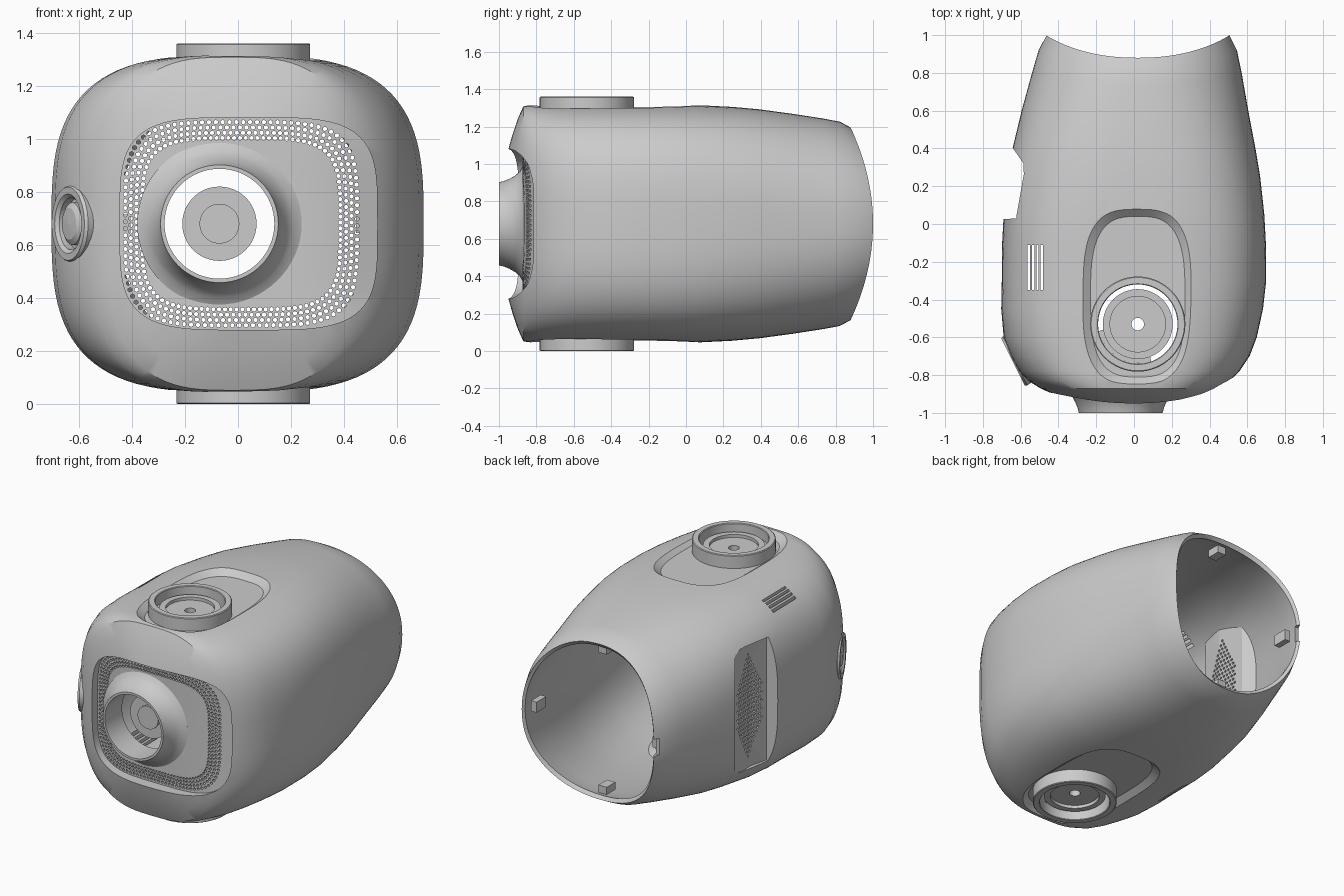
import bpy, bmesh, math
from mathutils import Matrix, Vector

if "Cube" in bpy.data.objects:
    bpy.data.objects.remove(bpy.data.objects["Cube"])

ZC = 0.68                       # height of the long axis
N = 96


def make(name, bm):
    bmesh.ops.recalc_face_normals(bm, faces=bm.faces)
    me = bpy.data.meshes.new(name)
    bm.to_mesh(me)
    bm.free()
    ob = bpy.data.objects.new(name, me)
    bpy.context.collection.objects.link(ob)
    return ob


def loft(name, rings, closed=False):
    bm = bmesh.new()
    vs = [[bm.verts.new(p) for p in r] for r in rings]
    n = len(rings[0])
    for k in range(len(vs) if closed else len(vs) - 1):
        r0, r1 = vs[k], vs[(k + 1) % len(vs)]
        for i in range(n):
            j = (i + 1) % n
            bm.faces.new((r0[i], r0[j], r1[j], r1[i]))
    if not closed:
        bm.faces.new(vs[0])
        bm.faces.new(vs[-1])
    return make(name, bm)


def oval(a, b, n, count=N):
    pts = []
    for i in range(count):
        t = 2 * math.pi * i / count
        c, s = math.cos(t), math.sin(t)
        pts.append((math.copysign(a * abs(c) ** (2 / n), c), math.copysign(b * abs(s) ** (2 / n), s)))
    return pts


def lathe(name, profile, loc, axis=(0, 0, 1)):
    # closed (radius, height) profile spun round an axis
    m = Matrix.Translation(loc) @ Vector(axis).to_track_quat('Z', 'Y').to_matrix().to_4x4()
    return loft(name, [[m @ Vector((r * math.cos(t), r * math.sin(t), h))
                        for t in [2 * math.pi * i / 64 for i in range(64)]]
                       for r, h in profile], closed=True)


def rods(name, centres, r, depth, axis, sides=48):
    bm = bmesh.new()
    rot = Vector(axis).to_track_quat('Z', 'Y').to_matrix().to_4x4()
    for c in centres:
        bmesh.ops.create_cone(bm, cap_ends=True, segments=sides, radius1=r, radius2=r,
                              depth=depth, matrix=Matrix.Translation(c) @ rot)
    return make(name, bm)


def boxes(name, items):
    bm = bmesh.new()
    for c, s, a in items:
        bmesh.ops.create_cube(bm, size=1, matrix=Matrix.Translation(c) @ Matrix.Rotation(a, 4, 'Z')
                              @ Matrix.Diagonal((*s, 1)))
    return make(name, bm)


def cut(ob, cutter):
    # subtract; if one solver loses the shell, restore it and use the other
    before, size = ob.data.copy(), len(ob.data.polygons)
    for solver in ('EXACT', 'MANIFOLD'):
        m = ob.modifiers.new("cut", 'BOOLEAN')
        m.operation, m.solver, m.object = 'DIFFERENCE', solver, cutter
        bpy.context.view_layer.objects.active = ob
        bpy.ops.object.modifier_apply(modifier=m.name)
        if len(ob.data.polygons) > size * .5:
            break
        ob.data = before.copy()
    bpy.data.objects.remove(cutter, do_unlink=True)


# Body sections: y, centre x, half width, half height, squareness
SECTIONS = [(-.955, 0, .25, .38, 2.6), (-.93, 0, .345, .47, 2.75), (-.90, -.01, .42, .56, 2.9),
            (-.87, -.02, .475, .628, 3), (-.83, -.025, .535, .635, 3.1), (-.78, -.025, .583, .635, 3.1),
            (-.70, -.02, .632, .635, 3.1), (-.60, -.02, .67, .635, 3.1), (-.45, -.01, .693, .635, 3.1),
            (-.30, 0, .70, .635, 3.1), (-.1, 0, .698, .635, 3.1), (.05, 0, .69, .635, 3),
            (.25, 0, .668, .625, 2.8), (.4, 0, .643, .612, 2.7), (.6, .005, .60, .588, 2.5),
            (.8, .015, .555, .563, 2.3), (.92, .02, .525, .546, 2.2), (1, .02, .485, .515, 2.2)]
OUTER_END = [(.6, .02, .15, .15, 2.2)]                           # dished rear cap, removed by the cavity
INNER_END = [(1.06, .02, .495, .505, 2.2), (1.3, .02, .495, .505, 2.2)]


def body_solid(name, t):
    rings = []
    sections = SECTIONS[:-1] + INNER_END if t else SECTIONS + OUTER_END
    for i, (y, cx, a, b, n) in enumerate(sections):
        if y < -.75:
            y += t
        k = max(0, min(1, (y - .2) / .8)) ** 2 * .12     # saddle-shaped rear rim
        if i == len(sections) - 1:
            k = 0
        rings.append([(cx + x, y - k * (z / (b - t)) ** 2, ZC + z) for x, z in oval(a - t, b - t, n)])
    return loft(name, rings)


def front_pocket(p):
    def floor(x):
        return -.875 + 1.0 * x ** 4 + p
    base = oval(.485 + p * .7, .40 + p * .7, 4)
    rings = [[(.04 + x, -1.2, ZC + z) for x, z in base]]
    for s in (1, .8, .6, .4, .2, .05):
        rings.append([(.04 + x * s, floor(.04 + x * s), ZC + z * s) for x, z in base])
    return loft("front_pocket", rings)


def top_pocket(p, sign):
    rings = [[(.02 + x, -.385 + y, ZC + sign * (h - p)) for x, y in oval(a + p, b + p * .7, 3)]
             for h, a, b in ((.595, .25, .425), (.635, .305, .465), (.9, .36, .53))]
    return loft("top_pocket", rings)


def side_pocket(p):
    pts = [(-.9, .015 - p), (-.61 + p, .03 - p), (-.58 + p, .15), (-.585 + p, .32 + p),
           (-.64 + p, .4 + p), (-.9, .7 + p)]
    return loft("side_pocket", [[(x, y, ZC + z) for x, y in pts] for z in (-.41 - p, .41 + p)])


# Hollow body: outer solid minus inner solid, both recessed
body = body_solid("body_shell", 0)
inner = body_solid("inner_cavity", .04)
for ob, p in ((body, 0), (inner, .04)):
    cut(ob, front_pocket(p))
    cut(ob, top_pocket(p, 1))
    cut(ob, top_pocket(p, -1))
    cut(ob, side_pocket(p))
cut(body, inner)

# Openings: front hole, mount holes, vent slits, rear notch, side port
RX, RY = .02, -.53
PORT, PDIR = Vector((-.63, -.725, ZC)), Vector((-.894, -.447, 0))
cut(body, rods("front_hole", [(-.07, -.9, ZC)], .215, .4, (0, 1, 0), 64))
cut(body, rods("mount_holes", [(RX, RY, ZC)], .215, 2, (0, 0, 1), 64))
cut(body, boxes("vent_slits", [((-.557 + .023 * i, -.23, ZC), (.013, .24, 2), 0) for i in range(4)]))
cut(body, boxes("rear_notch", [((-.47, 1, ZC), (.2, .07, .11), 0)]))
cut(body, rods("port_hole", [PORT], .13, .2, PDIR))

# Front grille: four staggered rows of small holes following the recess
holes = []
COUNT = 112
for row in range(4):
    path = [Vector(q) for q in oval(.437 - .021 * row, .383 - .020 * row, 4.2, 720)]
    gap = sum((q - path[i - 1]).length for i, q in enumerate(path)) / COUNT
    target, run = gap * (.25 + .5 * (row % 2)), 0
    for i, q in enumerate(path):
        step = (q - path[i - 1]).length
        while target <= run + step:
            c = path[i - 1].lerp(q, (target - run) / step)
            holes.append((.012 + c.x, -.83, ZC + c.y))
            target += gap
        run += step
cut(body, rods("front_grille", holes, .0085, .3, (0, 1, 0), 6))

# Side grille: lens-shaped patch of holes
holes = []
for j in range(-12, 13):
    for i in range(-4, 5):
        y = (i + .5 * (j % 2)) * .028
        if abs(y) < .125 * (1 - (j / 13) ** 2):
            holes.append((-.57, .18 + y, ZC + j * .028))
cut(body, rods("side_grille", holes, .009, .12, (1, 0, 0), 6))

# Flared front neck and the round unit inside it
lathe("front_neck", [(.207, -1), (.222, -1), (.228, -.975), (.24, -.945), (.257, -.915), (.278, -.89),
                     (.31, -.872), (.30, -.82), (.207, -.82)], (-.07, 0, ZC), (0, 1, 0))
rods("inner_disc", [(-.07, -.80, ZC)], .14, .06, (0, 1, 0))
rods("inner_disc_centre", [(-.07, -.83, ZC)], .075, .03, (0, 1, 0))

# Mounting rings with stepped discs, above and below
for s, side in ((1, "top"), (-1, "bottom")):
    lathe(side + "_mount_ring", [(.21, .54), (.252, .54), (.252, .676), (.247, .68), (.214, .68), (.21, .676)],
          (RX, RY, ZC), (0, 0, s))
    lathe(side + "_mount_disc", [(.033, .56), (.185, .56), (.185, .635), (.147, .635), (.147, .615), (.033, .615)],
          (RX, RY, ZC), (0, 0, s))
    boxes(side + "_mount_tabs",
          [((RX + .198 * math.cos(a), RY + .198 * math.sin(a), ZC + s * .585), (.035, .07, .05), a)
           for a in map(math.radians, (200, 220, 240, 260, 280))])

# Side port: bezel, floor and button
lathe("port_bezel", [(.098, -.06), (.135, -.06), (.145, .0), (.138, .012), (.112, .012), (.098, .0)], PORT, PDIR)
rods("port_floor", [PORT - PDIR * .045], .11, .03, PDIR)
lathe("port_button", [(.001, -.05), (.08, -.05), (.08, -.005), (.06, .008), (.001, .012)], PORT, PDIR)

# Clips inside the rear rim
boxes("rear_clips", [((.02, .80, ZC + s * .465), (.06, .09, .05), 0) for s in (1, -1)]
      + [((.02 + s * .445, .88, ZC), (.04, .1, .07), 0) for s in (1, -1)])

# Shading
bpy.ops.object.select_all(action='DESELECT')
for ob in bpy.context.scene.objects:
    ob.select_set(True)
bpy.context.view_layer.objects.active = body
bpy.ops.object.shade_smooth_by_angle(angle=math.radians(28))
